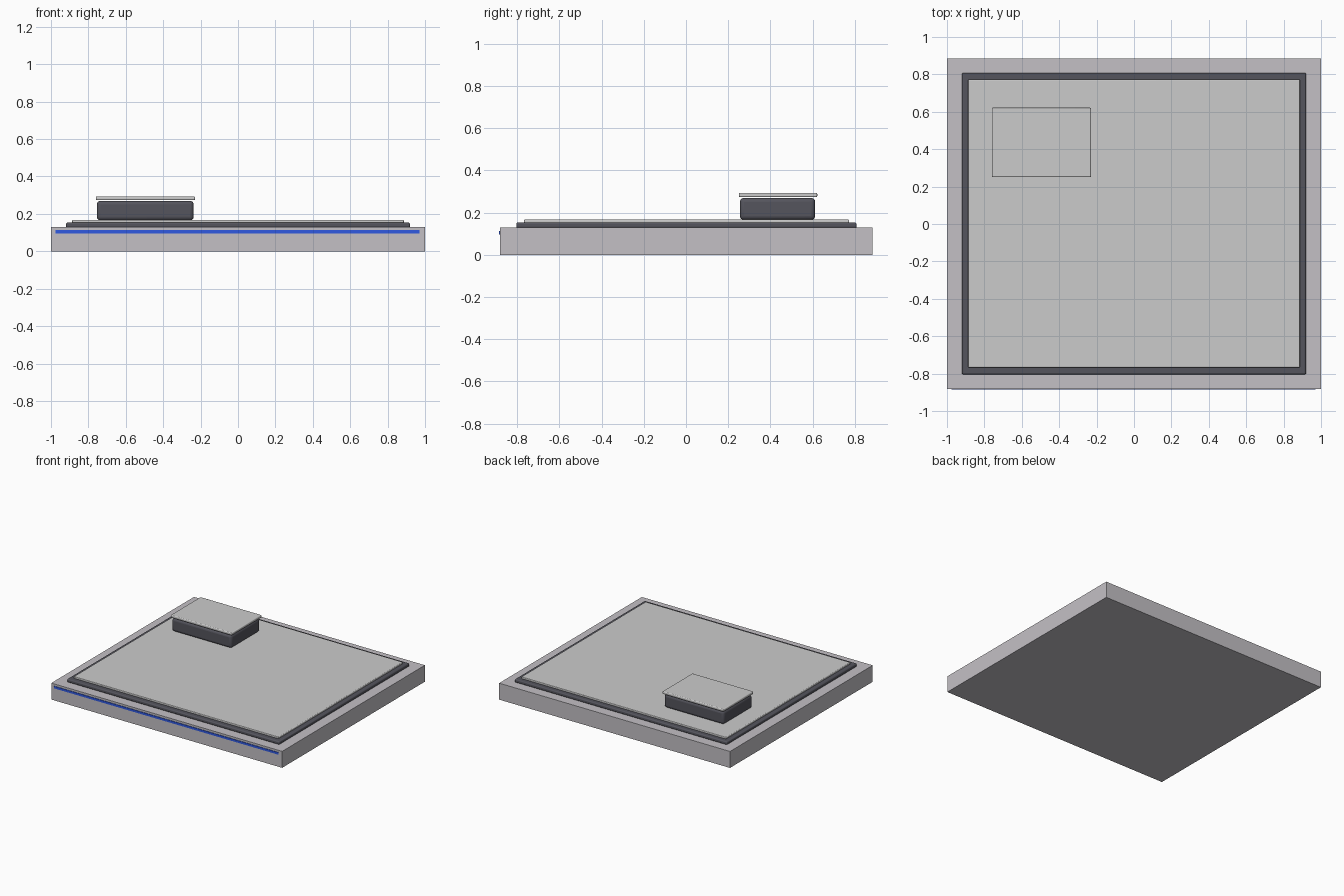
import bpy

if "Cube" in bpy.data.objects:
    bpy.data.objects.remove(bpy.data.objects["Cube"])


def material(name, color):
    m = bpy.data.materials.new(name)
    m.diffuse_color = (*color, 1)
    m.use_nodes = True
    m.node_tree.nodes["Principled BSDF"].inputs["Base Color"].default_value = m.diffuse_color
    return m


def slab(name, x, y, z, bevel=0.0, segments=3, mat=None):
    """Box spanning the given (min, max) ranges, with optional rounded edges."""
    spans = (x, y, z)
    bpy.ops.mesh.primitive_cube_add(size=1, location=[(a + b) / 2 for a, b in spans])
    ob = bpy.context.object
    ob.name = name
    ob.scale = [b - a for a, b in spans]
    bpy.ops.object.transform_apply(location=False, rotation=False, scale=True)
    if bevel:
        mod = ob.modifiers.new("rounded_edges", "BEVEL")
        mod.width = bevel
        mod.segments = segments
        bpy.ops.object.shade_smooth_by_angle()
    if mat:
        ob.data.materials.append(mat)
    return ob


pale = material("pale_base", (0.55, 0.53, 0.56))
dark = material("dark_trim", (0.09, 0.09, 0.11))
blue = material("blue_strip", (0.03, 0.1, 0.75))

# Base with the coloured strip along its front edge
slab("base", (-1, 1), (-0.882, 0.884), (0, 0.129), mat=pale)
slab("front_strip", (-0.975, 0.97), (-0.886, -0.875), (0.096, 0.113), mat=blue)

# Dark bed and the inset top plate
slab("bed", (-0.92, 0.92), (-0.804, 0.808), (0.127, 0.153), 0.008, mat=dark)
slab("top_plate", (-0.887, 0.887), (-0.767, 0.773), (0.15, 0.167), 0.005, mat=None)

# Raised block with its overhanging lid
slab("block", (-0.755, -0.237), (0.255, 0.612), (0.165, 0.27), 0.02, 4, dark)
slab("block_lid", (-0.76, -0.23), (0.25, 0.622), (0.273, 0.294), 0.006)
